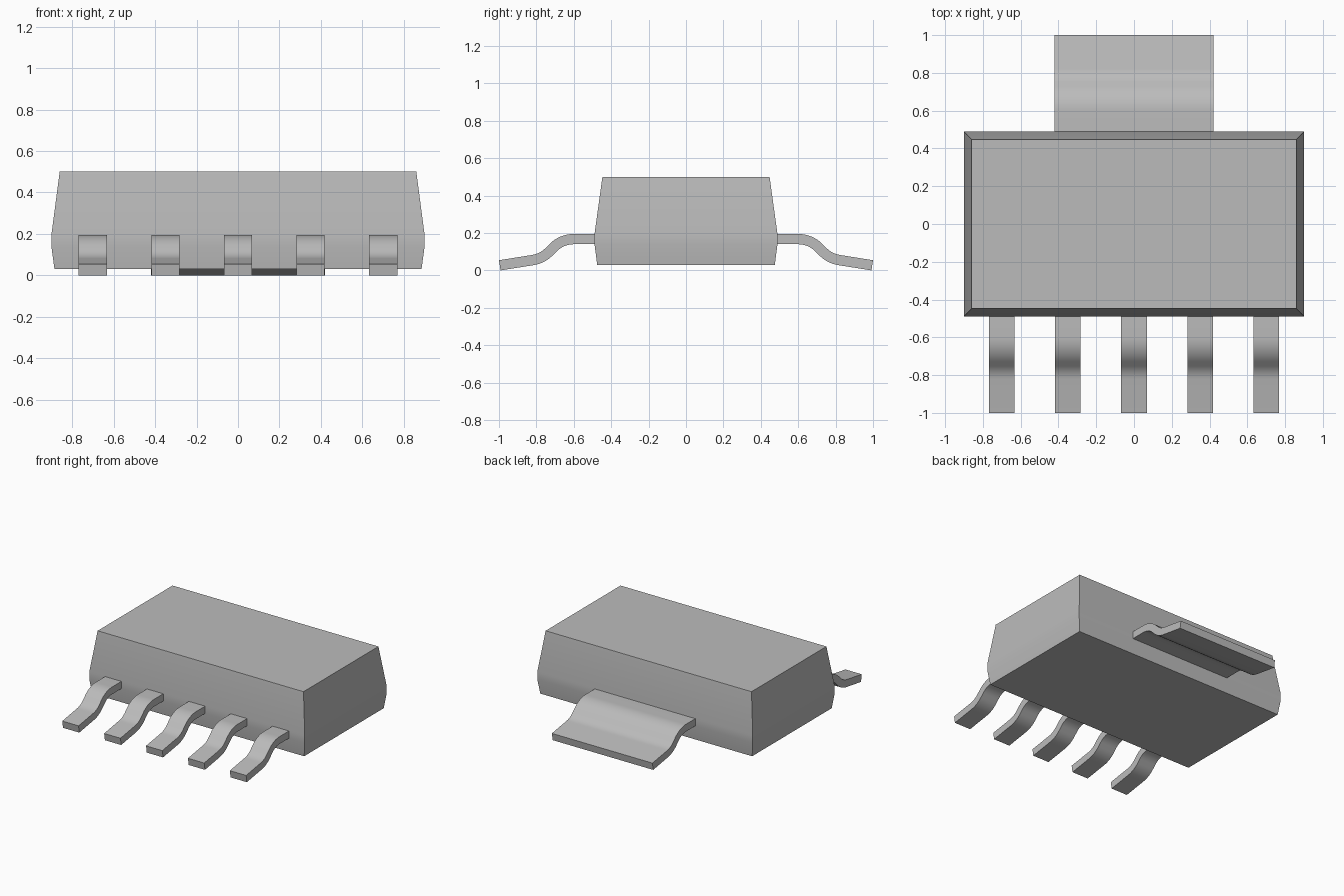
import bpy
import bmesh
from math import sin, cos, radians

cube = bpy.data.objects.get("Cube")
if cube:
    bpy.data.objects.remove(cube, do_unlink=True)

# Single flat grey
grey = bpy.data.materials.new("plain_grey")
grey.use_nodes = True
grey.diffuse_color = (0.5, 0.5, 0.5, 1)
grey.node_tree.nodes["Principled BSDF"].inputs["Base Color"].default_value = (0.5, 0.5, 0.5, 1)


def loft(name, rings):
    """Skin a series of four-point rings, cap both ends, smooth gentle edges."""
    bm = bmesh.new()
    loops = [[bm.verts.new(p) for p in ring] for ring in rings]
    for a, b in zip(loops, loops[1:]):
        for i in range(4):
            j = (i + 1) % 4
            bm.faces.new((a[i], a[j], b[j], b[i]))
    bm.faces.new(loops[0])
    bm.faces.new(loops[-1])
    bmesh.ops.recalc_face_normals(bm, faces=bm.faces)
    mesh = bpy.data.meshes.new(name)
    bm.to_mesh(mesh)
    bm.free()
    mesh.materials.append(grey)
    obj = bpy.data.objects.new(name, mesh)
    bpy.context.collection.objects.link(obj)
    bpy.ops.object.select_all(action='DESELECT')
    obj.select_set(True)
    bpy.context.view_layer.objects.active = obj
    bpy.ops.object.shade_smooth_by_angle(angle=radians(30))


def lead_path():
    """Centre line as (y, z, downward angle): flat, two arcs, sloping foot."""
    radius, slope, foot, steps = 0.155, 45, 9, 8
    y, z = 0.60, 0.1675
    path = [(0.46, z, 0), (y, z, 0)]

    def arc(start, end):
        nonlocal y, z
        step = radians(end - start) / steps
        for i in range(steps):
            mid = radians(start) + step * (i + 0.5)
            y += radius * abs(step) * cos(mid)
            z -= radius * abs(step) * sin(mid)
            path.append((y, z, radians(start) + step * (i + 1)))

    arc(0, slope)
    y += 0.033 * cos(radians(slope))
    z -= 0.033 * sin(radians(slope))
    path.append((y, z, radians(slope)))
    arc(slope, foot)
    end = 0.9957
    path.append((end, z - (end - y) * sin(radians(foot)) / cos(radians(foot)), radians(foot)))
    return path


def lead(name, x, half_width, side):
    half = 0.0275
    rings = []
    for y, z, a in lead_path():
        dy, dz = half * sin(a), half * cos(a)
        rings.append([(x + sx * half_width, side * (y + t * dy), z + t * dz)
                      for sx, t in ((-1, -1), (1, -1), (1, 1), (-1, 1))])
    loft(name, rings)


# Moulded body: narrow base, widest band at the leads, tapered upper part
profile = [(0.03, 0.885, 0.475), (0.14, 0.90, 0.489), (0.195, 0.90, 0.489), (0.5, 0.86, 0.447)]
loft("body", [[(-w, -d, z), (w, -d, z), (w, d, z), (-w, d, z)] for z, w, d in profile])

# Five front leads and one wide rear tab
for i in range(5):
    lead(f"front_lead_{i + 1}", (i - 2) * 0.35, 0.068, -1)
lead("rear_tab", 0, 0.42, 1)
